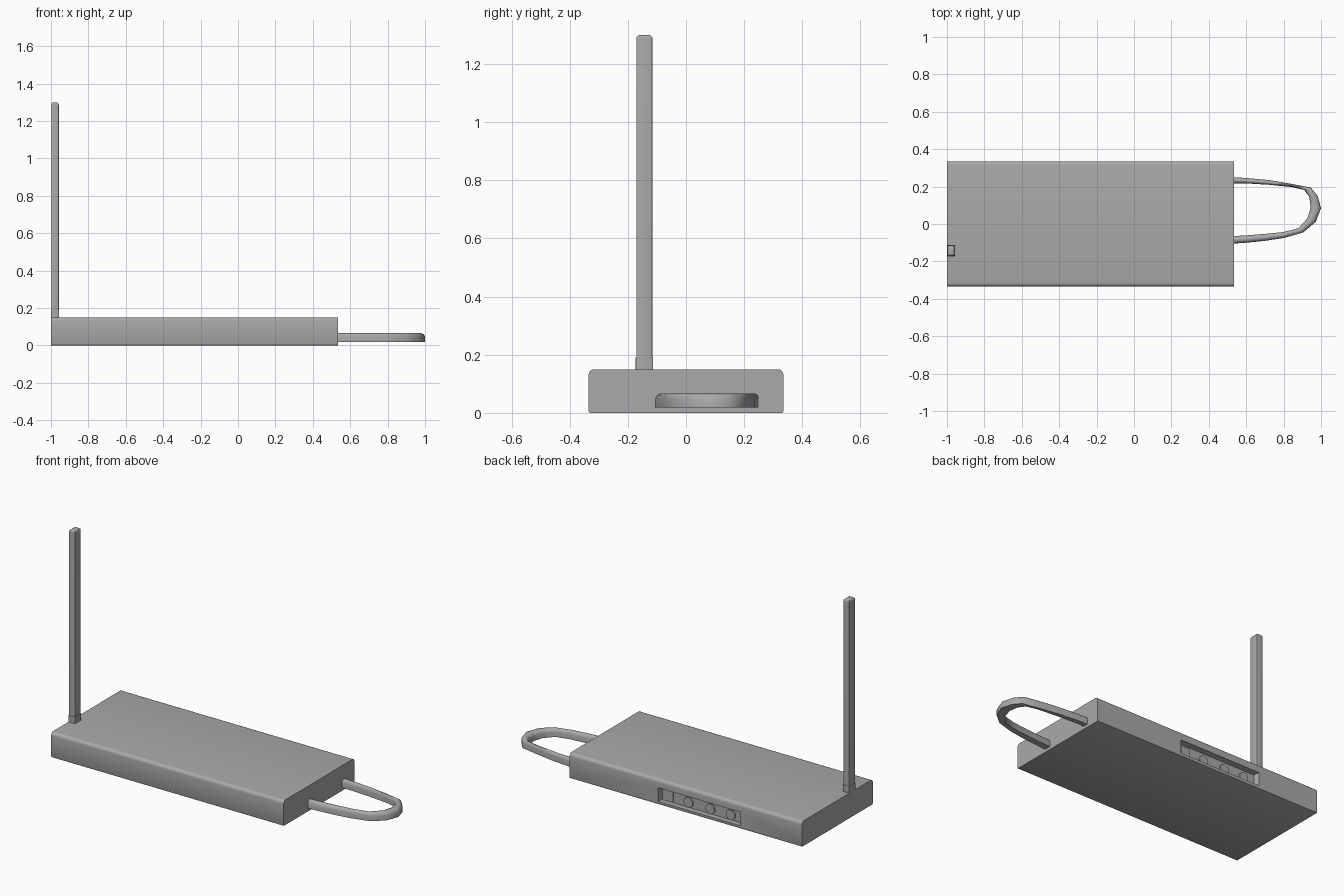
import bpy, bmesh, math
from mathutils import Matrix, Vector

if "Cube" in bpy.data.objects:
    bpy.data.objects.remove(bpy.data.objects["Cube"], do_unlink=True)

grey = bpy.data.materials.new("mid_grey")
grey.use_nodes = True
colour = (0.4, 0.4, 0.4, 1)
grey.diffuse_color = colour
grey.node_tree.nodes["Principled BSDF"].inputs["Base Color"].default_value = colour


def finish(bm, name):
    bmesh.ops.recalc_face_normals(bm, faces=bm.faces[:])
    mesh = bpy.data.meshes.new(name)
    bm.to_mesh(mesh)
    bm.free()
    mesh.materials.append(grey)
    obj = bpy.data.objects.new(name, mesh)
    bpy.context.collection.objects.link(obj)
    return obj


def activate(obj):
    bpy.ops.object.select_all(action="DESELECT")
    obj.select_set(True)
    bpy.context.view_layer.objects.active = obj


def smooth(obj, angle=35):
    activate(obj)
    bpy.ops.object.shade_smooth_by_angle(angle=math.radians(angle))


def box(low, high):
    bm = bmesh.new()
    low, high = Vector(low), Vector(high)
    size = high - low
    bmesh.ops.create_cube(bm, size=1, matrix=Matrix.Translation((low + high) / 2)
                          @ Matrix.Diagonal((*size, 1)))
    return bm


def bevel(bm, rule, width, segments):
    edges = [e for e in bm.edges if rule(*[v.co for v in e.verts])]
    bmesh.ops.bevel(bm, geom=edges, offset=width, segments=segments,
                    profile=0.5, affect="EDGES", clamp_overlap=True)


# Main case with softened long edges
bm = box((-1, -0.335, 0), (0.535, 0.335, 0.15))
bevel(bm, lambda a, b: abs(a.x - b.x) > 1 and a.z > 0.1, 0.02, 5)
bevel(bm, lambda a, b: abs(a.x - b.x) > 1 and max(a.z, b.z) < 0.01, 0.006, 2)
case = finish(bm, "case")

# Socket bay with slanted ends, cut into the back
bm = box((-0.61, 0.302, 0.018), (-0.04, 0.38, 0.105))
for v in bm.verts:
    if v.co.y < 0.32:
        v.co.x += 0.025 if v.co.x < -0.3 else -0.015
        v.co.z -= 0.01 if v.co.z > 0.05 else 0
cutter = finish(bm, "bay_cutter")
cutter.hide_render = True
cut = case.modifiers.new("socket_bay", "BOOLEAN")
cut.operation = "DIFFERENCE"
cut.object = cutter
cut.solver = "EXACT"
activate(case)
bpy.ops.object.modifier_apply(modifier=cut.name)
bpy.data.objects.remove(cutter, do_unlink=True)
smooth(case)

# Sockets: one rectangular, three round
smooth(finish(box((-0.13, 0.298, 0.022), (-0.075, 0.308, 0.085)), "square_socket"))
for i, x in enumerate((-0.23, -0.375, -0.51)):
    bm = bmesh.new()
    turn = Matrix.Translation((x, 0.304, 0.05)) @ Matrix.Rotation(math.pi / 2, 4, "X")
    bmesh.ops.create_cone(bm, cap_ends=True, segments=12, radius1=0.03,
                          radius2=0.03, depth=0.012, matrix=turn)
    smooth(finish(bm, "round_socket_%d" % (i + 1)))

# Upright antenna with a rounded tip and slight collar
bm = box((-0.998, -0.171, 0.14), (-0.958, -0.115, 1.3))
bevel(bm, lambda a, b: min(a.z, b.z) > 1.2, 0.014, 4)
bevel(bm, lambda a, b: abs(a.z - b.z) > 0.5, 0.005, 2)
smooth(finish(bm, "antenna"))
bm = box((-1, -0.173, 0.14), (-0.956, -0.113, 0.19))
bevel(bm, lambda a, b: abs(a.z - b.z) > 0.01, 0.004, 2)
smooth(finish(bm, "antenna_collar"))

# Loop handle: paired outer and inner plan points swept with a softened section
outer = [(0.5, 0.252), (0.6, 0.246), (0.72, 0.235), (0.84, 0.215), (0.945, 0.195),
         (0.982, 0.15), (1, 0.085), (0.972, 0.012), (0.905, -0.045),
         (0.8, -0.075), (0.7, -0.09), (0.6, -0.1), (0.5, -0.107)]
inner = [(0.5, 0.218), (0.6, 0.217), (0.72, 0.21), (0.84, 0.198), (0.91, 0.182),
         (0.937, 0.145), (0.945, 0.088), (0.927, 0.03), (0.88, -0.022),
         (0.8, -0.043), (0.7, -0.053), (0.6, -0.061), (0.5, -0.066)]
section = [(0, 0.018), (0, 0.048), (0.12, 0.06), (0.35, 0.066),
           (0.65, 0.066), (0.88, 0.06), (1, 0.048), (1, 0.018)]
bm = bmesh.new()
rings = []
for o, n in zip(outer, inner):
    a, b = Vector(o), Vector(n)
    rings.append([bm.verts.new((*a.lerp(b, t), z)) for t, z in section])
for r, s in zip(rings, rings[1:]):
    for i in range(len(section)):
        j = (i + 1) % len(section)
        bm.faces.new((r[i], r[j], s[j], s[i]))
bm.faces.new(rings[0])
bm.faces.new(rings[-1])
smooth(finish(bm, "handle"), 50)
